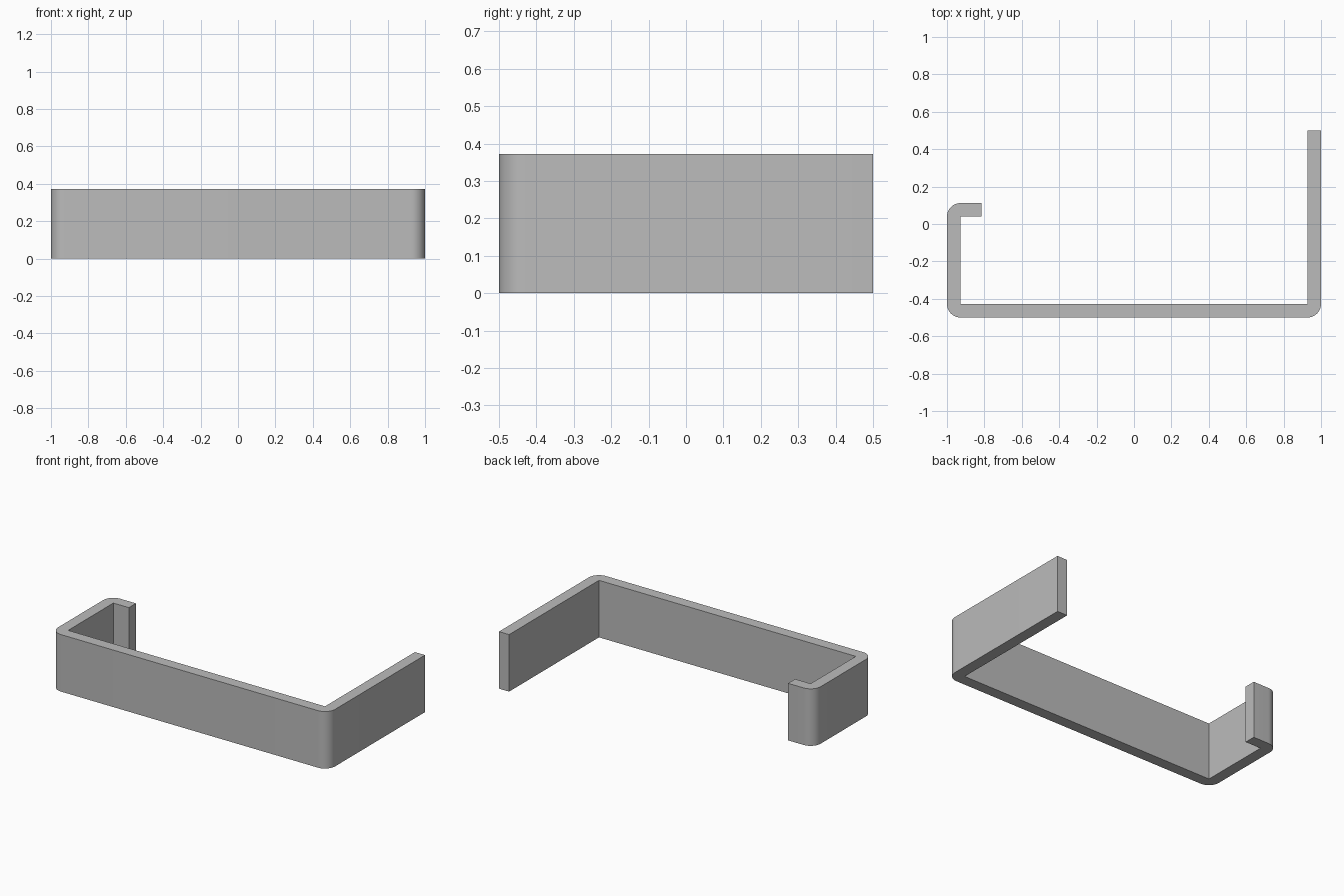
import bpy
import bmesh
from math import radians, cos, sin
from mathutils import Vector

cube = bpy.data.objects.get("Cube")
if cube:
    bpy.data.objects.remove(cube, do_unlink=True)

THICK = 0.073   # sheet thickness, also the outer bend radius
HEIGHT = 0.372
STEPS = 12      # segments per bend

grey = bpy.data.materials.new("plain_grey")
grey.use_nodes = True
colour = (0.5, 0.5, 0.5, 1)
grey.diffuse_color = colour
grey.node_tree.nodes["Principled BSDF"].inputs["Base Color"].default_value = colour


def bend(corner, start):
    """Quarter circle around a sharp inner corner, clockwise from start degrees."""
    angles = [radians(start - 90 * i / STEPS) for i in range(STEPS + 1)]
    return [corner + THICK * Vector((cos(a), sin(a))) for a in angles]


# Sharp inner corners of the bent strip
hook = Vector((-1 + THICK, 0.112 - THICK))
front_right = Vector((-1 + THICK, -0.5 + THICK))
front_left = Vector((1 - THICK, -0.5 + THICK))
lip_x, arm_y = -0.815, 0.5

# Outline: along the inside, then back around the rounded outside
outline = [Vector((lip_x, hook.y)), hook, front_right, front_left,
           Vector((front_left.x, arm_y)), Vector((1, arm_y))]
outline += bend(front_left, 0) + bend(front_right, -90) + bend(hook, 180)
outline.append(Vector((lip_x, hook.y + THICK)))

# Extrude the outline to the full strip height
bm = bmesh.new()
base = bm.faces.new([bm.verts.new((p.x, p.y, 0)) for p in outline])
top = bmesh.ops.extrude_face_region(bm, geom=[base], use_keep_orig=True)
top_verts = [v for v in top["geom"] if isinstance(v, bmesh.types.BMVert)]
bmesh.ops.translate(bm, vec=(0, 0, HEIGHT), verts=top_verts)
bmesh.ops.recalc_face_normals(bm, faces=bm.faces)
mesh = bpy.data.meshes.new("bent_strip_bracket")
bm.to_mesh(mesh)
bm.free()
mesh.materials.append(grey)

bracket = bpy.data.objects.new("bent_strip_bracket", mesh)
bpy.context.collection.objects.link(bracket)
bpy.context.view_layer.objects.active = bracket
bracket.select_set(True)
bpy.ops.object.shade_smooth_by_angle(angle=radians(30))
